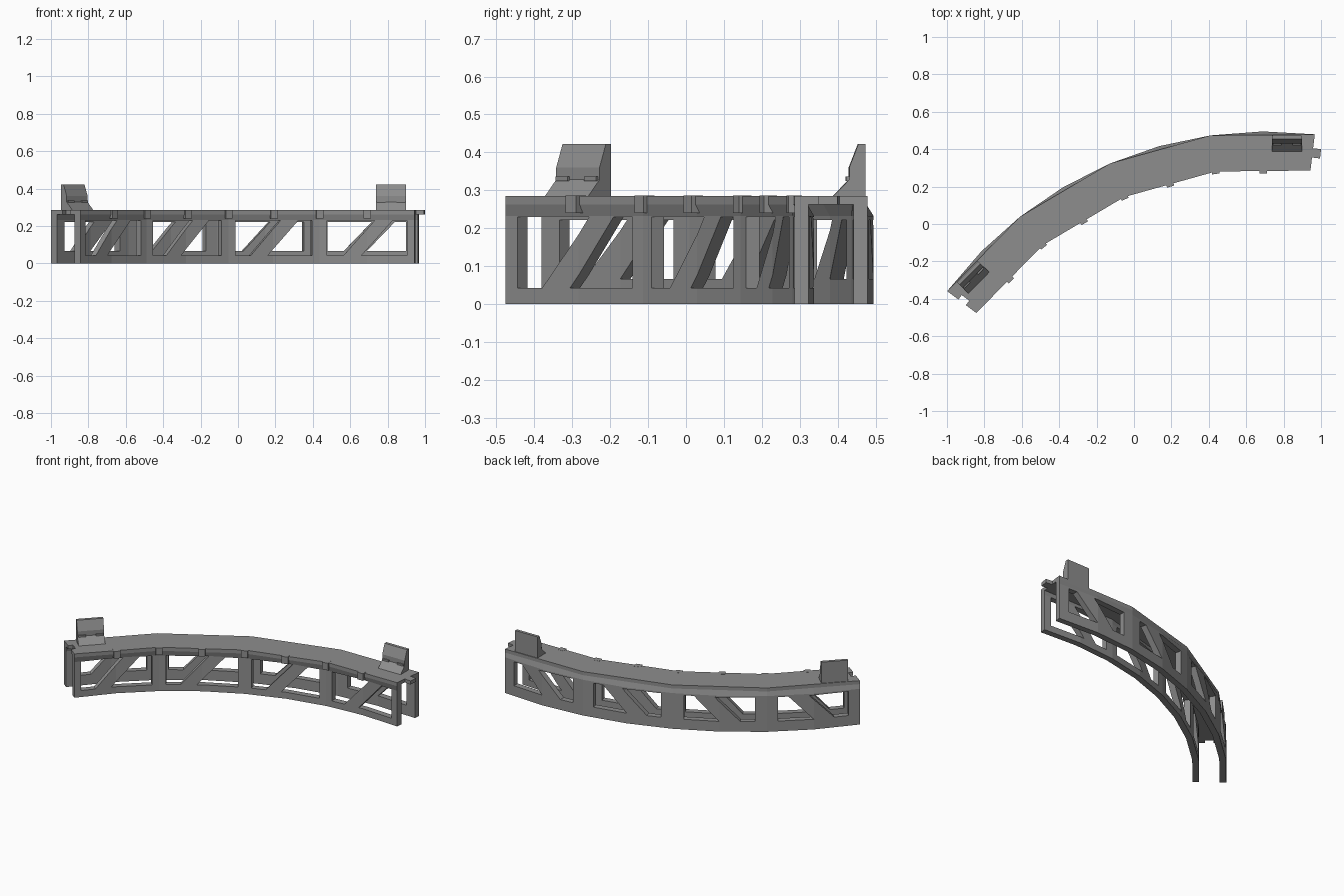
import bpy, bmesh, math
from mathutils import Vector, Matrix

if "Cube" in bpy.data.objects:
    bpy.data.objects.remove(bpy.data.objects["Cube"])

CX, CY = 0.71, -1.642            # centre of the curve
R_OUT, R_IN, WALL = 2.137, 1.942, 0.038
A0, STEP = 83.1, 7.5             # right end angle, angle per half bay
CHORD = math.cos(math.radians(STEP))
TOP, DECK = 0.285, 0.262

grey = bpy.data.materials.new("grey plastic")
grey.diffuse_color = (0.27, 0.27, 0.27, 1)
grey.use_nodes = True
grey.node_tree.nodes["Principled BSDF"].inputs["Base Color"].default_value = grey.diffuse_color


def pt(r, k, z=0.0):
    a = math.radians(A0 + STEP * k)
    return Vector((CX + r * math.cos(a), CY + r * math.sin(a), z))


def straight(r, k):
    """Radius at station k when each bay is one straight piece."""
    return r * CHORD if k % 2 else r


def finish(bm, name):
    bmesh.ops.recalc_face_normals(bm, faces=bm.faces[:])
    me = bpy.data.meshes.new(name)
    bm.to_mesh(me)
    bm.free()
    me.materials.append(grey)
    ob = bpy.data.objects.new(name, me)
    bpy.context.collection.objects.link(ob)
    return ob


def prism(bm, pts, offset):
    """Closed prism from a planar outline."""
    lo = [bm.verts.new(p) for p in pts]
    hi = [bm.verts.new(p + offset) for p in pts]
    bm.faces.new(lo)
    bm.faces.new(hi[::-1])
    n = len(pts)
    for i in range(n):
        bm.faces.new((lo[i], lo[(i + 1) % n], hi[(i + 1) % n], hi[i]))


def wall(name, r0, r1, margin, z0, z1):
    """Faceted side wall, straightened along its top, with braced windows."""
    bm = bmesh.new()
    rings = []
    for k in range(9):
        prof = [(r0, 0), (r1, 0), (r1, 0.232), (straight(r1, k), DECK),
                (straight(r0, k), DECK), (r0, 0.232)]
        rings.append([bm.verts.new(pt(r, k, z)) for r, z in prof])
    for a, b in zip(rings, rings[1:]):
        for i in range(6):
            j = (i + 1) % 6
            bm.faces.new((a[i], a[j], b[j], b[i]))
    bm.faces.new(rings[0])
    bm.faces.new(rings[-1][::-1])
    ob = finish(bm, name)

    # two window openings per bay, leaving a diagonal brace
    cut = bmesh.new()
    m = margin
    top_s = (z1 - 0.042) / 0.187 * 0.33     # brace lean at window top
    bot_s = (z0 - 0.042) / 0.187 * 0.33
    left = [(0.08 + m, z0), (0.25 - m / 2 + bot_s, z0),
            (0.25 - m / 2 + top_s, z1), (0.08 + m, z1)]
    right = [(0.44 + m / 2 + bot_s, z0), (0.92 - m, z0),
             (0.92 - m, z1), (0.44 + m / 2 + top_s, z1)]
    for bay in range(4):
        e, s = pt(r0, 2 * bay), pt(r0, 2 * bay + 2)
        radial = (pt(1, 2 * bay + 1) - Vector((CX, CY, 0)))
        for shape in (left, right):
            pts = [s.lerp(e, t) + Vector((0, 0, z)) - radial * 0.03
                   for t, z in shape]
            prism(cut, pts, radial * 0.11)
    cutter = finish(cut, name + "_cutter")
    mod = ob.modifiers.new("windows", 'BOOLEAN')
    mod.operation, mod.solver, mod.object = 'DIFFERENCE', 'EXACT', cutter
    dg = bpy.context.evaluated_depsgraph_get()
    ob_mesh = bpy.data.meshes.new_from_object(ob.evaluated_get(dg))
    ob.modifiers.clear()
    ob.data = ob_mesh
    bpy.data.objects.remove(cutter)


wall("outer_wall", R_OUT - WALL, R_OUT, 0.035, 0.066, 0.222)
wall("inner_wall", R_IN, R_IN + WALL, 0.0, 0.042, 0.23)

# deck: straight bays, joining tongue at the right end, notch at the left
bm = bmesh.new()
along0 = (pt(1, 12) - Vector((CX, CY, 0)))          # tangent at right end
along0 = Vector((math.sin(math.radians(A0)), -math.cos(math.radians(A0)), 0))
aL = math.radians(A0 + 8 * STEP)
along1 = Vector((math.sin(aL), -math.cos(aL), 0))   # into the deck at left end
ra, rb = R_OUT - 0.125, R_OUT - 0.075
outline = [pt(R_OUT, k, DECK) for k in (0, 2, 4, 6, 8)]
outline += [pt(rb, 8, DECK), pt(rb, 8, DECK) + along1 * 0.03,
            pt(ra, 8, DECK) + along1 * 0.03, pt(ra, 8, DECK)]
outline += [pt(R_IN, k, DECK) for k in (8, 6, 4, 2, 0)]
outline += [pt(ra, 0, DECK), pt(ra, 0, DECK) + along0 * 0.043,
            pt(rb, 0, DECK) + along0 * 0.043, pt(rb, 0, DECK)]
prism(bm, outline, Vector((0, 0, TOP - DECK)))
finish(bm, "deck")

# small lugs along the inner edge
bm = bmesh.new()
for k in range(1, 8):
    a = math.radians(A0 + STEP * k)
    c = pt(straight(R_IN, k) + 0.005, k, 0.263)
    mat = Matrix.Translation(c) @ Matrix.Rotation(a, 4, 'Z') @ \
        Matrix.Diagonal((0.036, 0.04, 0.046, 1))
    bmesh.ops.create_cube(bm, size=1, matrix=mat)
finish(bm, "edge_lugs")


def clip(name, k_end, k_next):
    """Upright clip on the outer edge near one end of the deck."""
    end = pt(R_OUT, k_end)
    d = (pt(R_OUT, k_next) - end).normalized()
    mid = (end + pt(R_OUT, k_next)) / 2
    inward = (Vector((CX, CY, 0)) - mid).normalized()
    prof = [(0.005, DECK + 0.01), (0.09, DECK + 0.01), (0.09, TOP),
            (0.048, 0.328), (0.048, 0.36), (0.024, 0.422), (0.005, 0.422)]
    bm = bmesh.new()
    pts = [end + d * 0.07 + inward * q + Vector((0, 0, z)) for q, z in prof]
    prism(bm, pts, d * 0.16)
    # two short ribs on the front
    rib = [(0.045, 0.325), (0.056, 0.325), (0.056, 0.336), (0.045, 0.336)]
    for s in (0.075, 0.18):
        pts = [end + d * s + inward * q + Vector((0, 0, z)) for q, z in rib]
        prism(bm, pts, d * 0.045)
    finish(bm, name)


clip("right_clip", 0, 2)
clip("left_clip", 8, 6)
